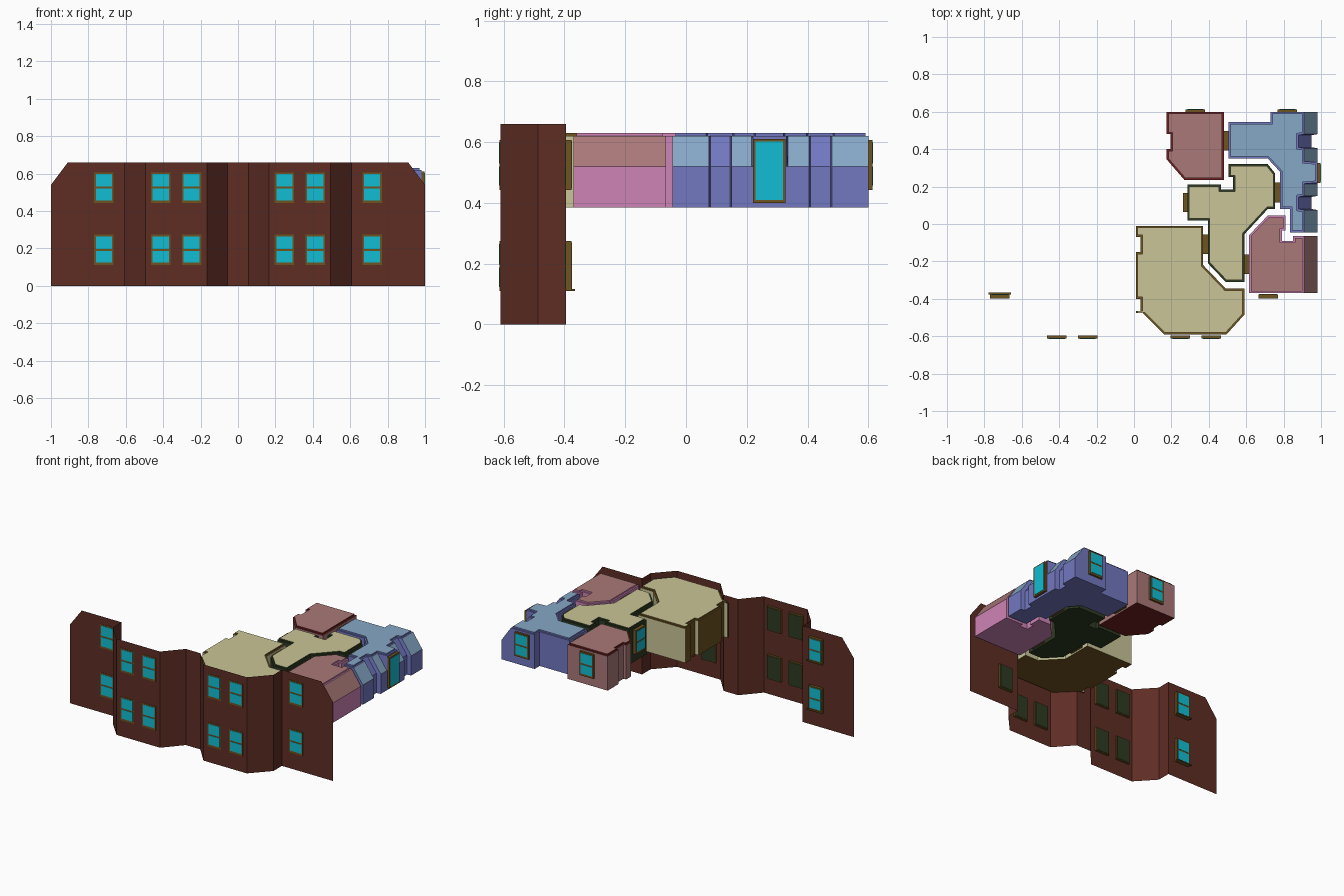
import bpy, bmesh
from mathutils import Matrix, Vector

if "Cube" in bpy.data.objects:
    bpy.data.objects.remove(bpy.data.objects["Cube"], do_unlink=True)


def material(name, rgb):
    linear = [((c / 255 + 0.055) / 1.055) ** 2.4 for c in rgb]
    m = bpy.data.materials.new(name)
    m.use_nodes = True
    m.diffuse_color = (*linear, 1)
    m.node_tree.nodes["Principled BSDF"].inputs["Base Color"].default_value = (*linear, 1)
    return m


BRICK = material("brick brown", (94, 45, 36))
GLASS = material("cyan glass", (17, 190, 212))
GOLD = material("dark gold", (110, 83, 32))
TAN = material("tan", (202, 197, 151))
GREEN = material("dark green", (46, 58, 34))
ROSE = material("rose", (170, 120, 120))
RED = material("dark red", (112, 32, 32))
BLUE = material("light blue", (134, 167, 198))
INDIGO = material("indigo", (114, 120, 192))
PINK = material("pink", (206, 132, 182))


def finish(bm, name, mats):
    me = bpy.data.meshes.new(name)
    bm.to_mesh(me)
    bm.free()
    for m in mats:
        me.materials.append(m)
    ob = bpy.data.objects.new(name, me)
    bpy.context.collection.objects.link(ob)
    return ob


def add_box(bm, x, y, z, mat):
    """Axis-aligned box from (min, max) pairs."""
    size = [b - a for a, b in (x, y, z)]
    mid = [(a + b) / 2 for a, b in (x, y, z)]
    made = bmesh.ops.create_cube(bm, size=1, matrix=Matrix.Translation(mid) @ Matrix.Diagonal((*size, 1)))
    for f in {f for v in made["verts"] for f in v.link_faces}:
        f.material_index = mat


# Folded front wall: a thin sheet with cut upper outer corners
TOP, KNEE, CUT = 0.66, 0.54, 0.91
FLAT, MID, FRONT = -0.395, -0.487, -0.611
half = [(0.055, MID), (0.165, FRONT), (0.495, FRONT), (0.61, MID), (0.61, FLAT), (CUT, FLAT), (1, FLAT)]
plan = [(-x, y) for x, y in reversed(half)] + half
bm = bmesh.new()
columns = []
for x, y in plan:
    z = KNEE if abs(x) == 1 else TOP
    columns.append((bm.verts.new((x, y, 0)), bm.verts.new((x, y, z))))
for a, b in zip(columns, columns[1:]):
    bm.faces.new((a[0], b[0], b[1], a[1]))
finish(bm, "front_wall", [BRICK])


def room(name, outline, ceiling, wall, trim, slope=False, trim_west=False):
    """Prism with a trim rim, raised ceiling panel and optional sloping east roof."""
    bm = bmesh.new()
    levels = (0.385, 0.52, 0.62)
    rings = []
    for level in levels:
        ring = []
        for x, y in outline:
            upper_slope = slope and level > 0.6 and x > 0.94 and not 0.218 < y < 0.332
            ring.append(bm.verts.new((x - 0.07 if upper_slope else x, y, level)))
        rings.append(ring)
    n = len(outline)
    for low, high in zip(rings, rings[1:]):
        for i in range(n):
            j = (i + 1) % n
            bm.faces.new((low[i], low[j], high[j], high[i]))
    floor = bm.faces.new(rings[0])
    roof = bm.faces.new(rings[-1])
    bmesh.ops.recalc_face_normals(bm, faces=bm.faces)
    for f in bm.faces:
        f.material_index = 1
        n_x, n_z = f.normal.x, f.normal.z
        if slope and n_x > 0.3 and n_z > 0.2 and f.calc_center_median().x > 0.93:
            f.material_index = 0
        elif trim_west and n_x < -0.3:
            f.material_index = 2
    floor.material_index = roof.material_index = 2
    bmesh.ops.inset_region(bm, faces=[roof], thickness=0.01, use_even_offset=True)
    up = bmesh.ops.extrude_face_region(bm, geom=[roof])["geom"]
    bmesh.ops.translate(bm, verts=[g for g in up if isinstance(g, bmesh.types.BMVert)], vec=(0, 0, 0.01))
    if roof.is_valid:
        bm.faces.remove(roof)
    for g in up:
        if isinstance(g, bmesh.types.BMFace):
            g.material_index = 0
    bmesh.ops.recalc_face_normals(bm, faces=bm.faces)
    finish(bm, name, [ceiling, wall, trim])


# Rooms
room("bay_room", [(0.01, -0.01), (0.37, -0.01), (0.37, -0.22), (0.49, -0.345), (0.59, -0.345),
                  (0.59, -0.485), (0.495, -0.59), (0.16, -0.59), (0.045, -0.475), (0.01, -0.475),
                  (0.01, -0.465), (0.035, -0.465), (0.035, -0.4), (0.01, -0.4),
                  (0.01, -0.15), (0.035, -0.15), (0.035, -0.07), (0.01, -0.07)],
     TAN, TAN, GOLD, trim_west=True)
room("middle_hall", [(0.285, 0.21), (0.465, 0.21), (0.465, 0.185), (0.53, 0.185), (0.53, 0.25),
                     (0.505, 0.25), (0.505, 0.32), (0.715, 0.32), (0.755, 0.27), (0.755, 0.08),
                     (0.715, 0.08), (0.59, -0.055), (0.59, -0.31), (0.49, -0.31), (0.395, -0.21),
                     (0.395, 0.02), (0.285, 0.02)], TAN, GREEN, GREEN)
room("back_room", [(0.175, 0.6), (0.48, 0.6), (0.48, 0.235), (0.27, 0.235), (0.175, 0.345),
                   (0.175, 0.4), (0.195, 0.4), (0.195, 0.48), (0.175, 0.48)], ROSE, ROSE, RED)
room("sloped_back_room", [(0.505, 0.545), (0.73, 0.545), (0.73, 0.6), (0.98, 0.6),
                          (0.98, 0.48), (0.95, 0.475), (0.95, 0.41), (0.98, 0.405),
                          (0.98, 0.335), (0.98, 0.33), (0.98, 0.22), (0.98, 0.215),
                          (0.98, 0.15), (0.95, 0.145), (0.95, 0.08), (0.98, 0.075),
                          (0.98, -0.045), (0.835, -0.045), (0.835, 0.08), (0.78, 0.08),
                          (0.78, 0.28), (0.715, 0.35), (0.505, 0.35)], BLUE, INDIGO, INDIGO, slope=True)
room("sloped_front_room", [(0.615, -0.37), (0.98, -0.37), (0.98, -0.065), (0.85, -0.065),
                           (0.85, -0.09), (0.79, -0.09), (0.79, -0.035), (0.81, -0.035),
                           (0.81, 0.045), (0.715, 0.045), (0.615, -0.06)], ROSE, PINK, PINK, slope=True)


def window(name, x, y, z, turn=0, depth=0.016, back=GREEN):
    """Sash window whose outer face looks along -y before turning about z (quarter turns)."""
    w, h, t = 0.052, 0.082, 0.002
    bm = bmesh.new()
    add_box(bm, (-w, w), (0, depth), (-h, h), 0)
    panes = [(-h + 0.014, -0.005), (0.005, h - 0.009)]
    for pane in panes:
        add_box(bm, (-w + 0.009, w - 0.009), (-t, t), pane, 1)
    if back == GLASS:
        for pane in panes:
            add_box(bm, (-w + 0.009, w - 0.009), (depth - t, depth + t), pane, 2)
        add_box(bm, (-w - 0.008, w + 0.008), (depth, depth + 0.012), (-h, -h + 0.006), 0)
    else:
        add_box(bm, (-w + 0.004, w - 0.004), (depth, depth + t), (-h + 0.004, h - 0.004), 2)
    ob = finish(bm, name, [GOLD, GLASS, back])
    ob.matrix_world = Matrix.Translation(Vector((x, y, z))) @ Matrix.Rotation(turn * 1.570796, 4, 'Z')


# Two storeys of front windows, mirrored across the wall
for storey, z in (("lower", 0.192), ("upper", 0.525)):
    for side, s in (("left", 1), ("right", -1)):
        window(f"{storey}_{side}_inner_bay_window", s * 0.248, FRONT - 0.002, z)
        window(f"{storey}_{side}_outer_bay_window", s * 0.413, FRONT - 0.002, z)
        window(f"{storey}_{side}_end_window", s * 0.717, FLAT - 0.002, z, depth=0.02,
               back=GLASS if s < 0 else GREEN)

# Windows on the rooms
window("back_room_window", 0.328, 0.613, 0.525, turn=2)
window("sloped_room_back_window", 0.82, 0.613, 0.525, turn=2)
window("hall_side_window", 0.263, 0.115, 0.525, turn=-1, depth=0.022)

# Tall dormer window on the east side
bm = bmesh.new()
add_box(bm, (0.975, 0.998), (0.22, 0.327), (0.4, 0.61), 0)
add_box(bm, (0.997, 1.0), (0.228, 0.319), (0.41, 0.602), 1)
finish(bm, "dormer_window", [GOLD, GLASS])

# Doors bridging the gaps between rooms
for name, x, y in (("bay_room_door", 0.382, -0.108), ("sloped_back_door", 0.768, 0.168),
                   ("back_room_door", 0.493, 0.445), ("sloped_front_door", 0.603, -0.215)):
    bm = bmesh.new()
    add_box(bm, (x - 0.014, x + 0.014), (y - 0.053, y + 0.053), (0.395, 0.605), 0)
    finish(bm, name, [GOLD])
